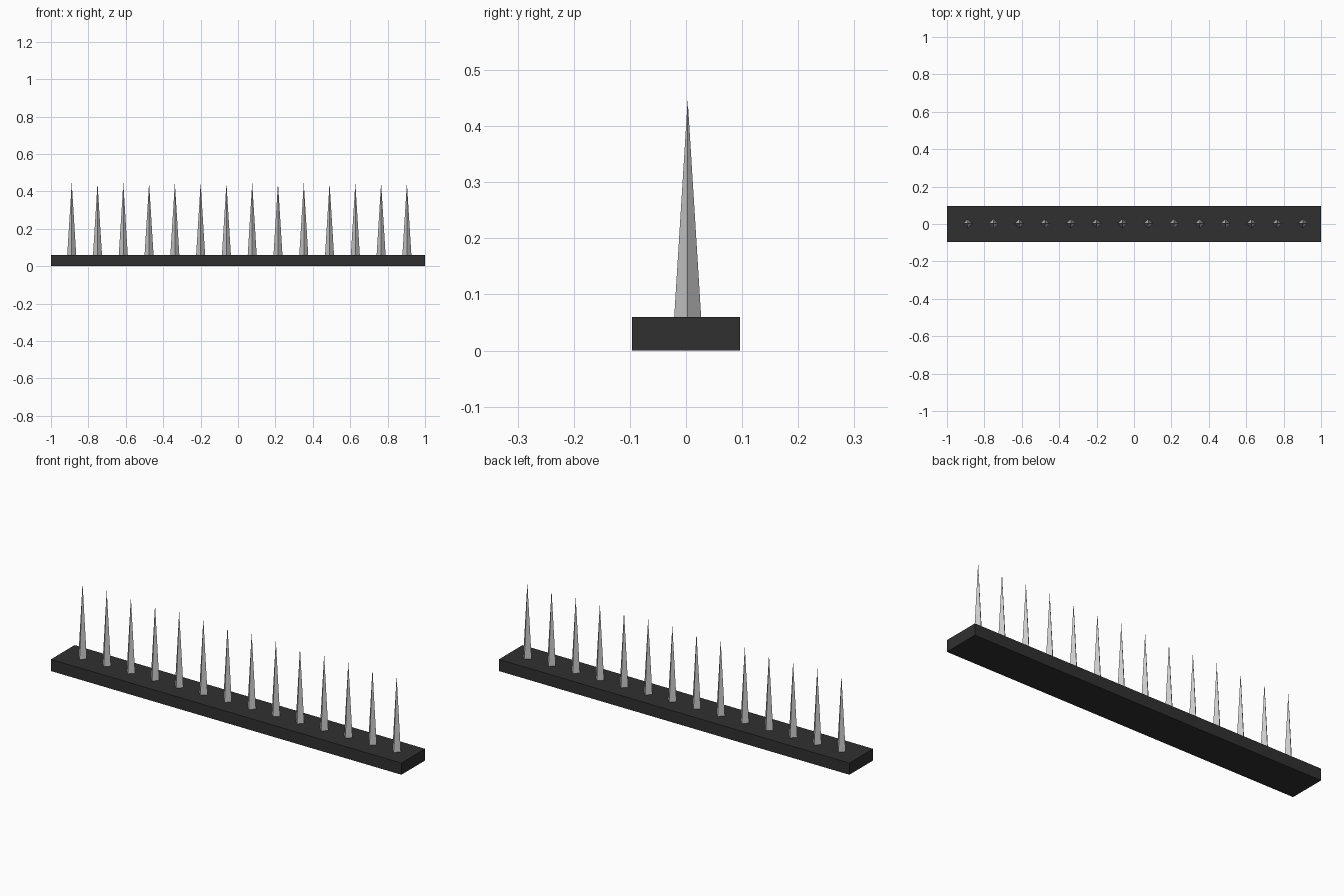
import bpy, bmesh, math
from mathutils import Matrix

if "Cube" in bpy.data.objects:
    bpy.data.objects.remove(bpy.data.objects["Cube"])


def material(name, rgb):
    m = bpy.data.materials.new(name)
    m.diffuse_color = (*rgb, 1)
    m.use_nodes = True
    m.node_tree.nodes["Principled BSDF"].inputs["Base Color"].default_value = m.diffuse_color
    return m


def finish(name, bm, mat):
    bmesh.ops.recalc_face_normals(bm, faces=bm.faces)
    me = bpy.data.meshes.new(name)
    bm.to_mesh(me)
    bm.free()
    me.materials.append(mat)
    ob = bpy.data.objects.new(name, me)
    bpy.context.collection.objects.link(ob)
    return ob


black = material("black_plastic", (0.03, 0.03, 0.03))
steel = material("light_steel", (0.6, 0.6, 0.6))

BASE_H, TIP_Z = 0.06, 0.447
COUNT, FIRST_X, LAST_X = 14, -0.889, 0.903

# base strip
bm = bmesh.new()
bmesh.ops.create_cube(bm, size=1, matrix=Matrix.Translation((0, 0, BASE_H / 2))
                      @ Matrix.Diagonal((2, 0.193, BASE_H, 1)))
finish("base_strip", bm, black)

# row of four-sided spikes, corners pointing along x and y
for i in range(COUNT):
    x = FIRST_X + (LAST_X - FIRST_X) * i / (COUNT - 1)
    bm = bmesh.new()
    ring = [bm.verts.new((x + 0.024 * math.cos(a), 0.003 + 0.024 * math.sin(a), BASE_H))
            for a in (k * math.pi / 2 for k in range(4))]
    tip = bm.verts.new((x, 0.003, TIP_Z))
    bm.faces.new(ring)
    for k in range(4):
        bm.faces.new((ring[k], ring[(k + 1) % 4], tip))
    finish(f"spike_{i + 1:02d}", bm, steel)
